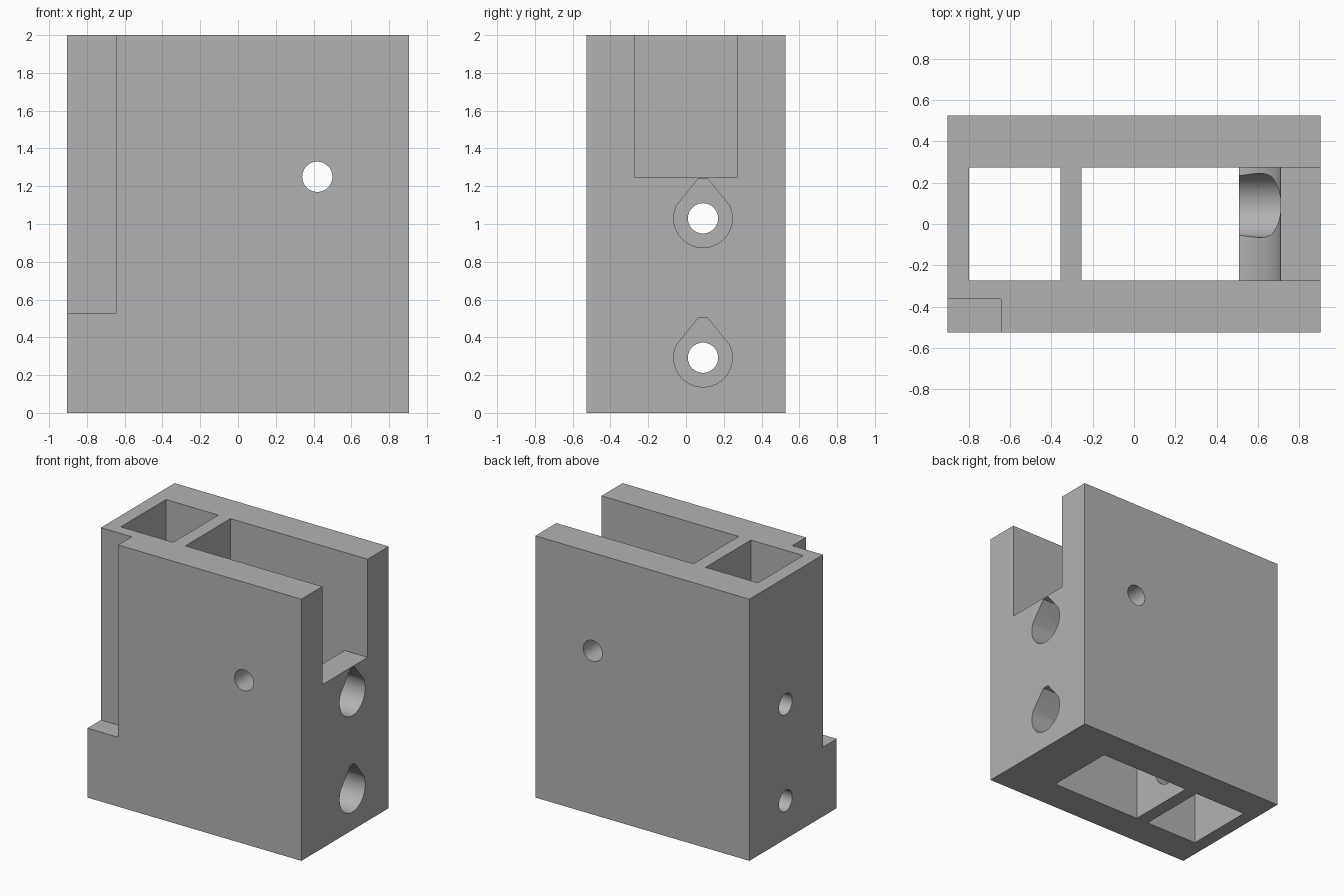
import bpy
import bmesh
from math import radians, cos, sin, asin

cube = bpy.data.objects.get("Cube")
if cube:
    bpy.data.objects.remove(cube, do_unlink=True)

grey = bpy.data.materials.new("plain_grey")
grey.use_nodes = True
grey.diffuse_color = (0.45, 0.45, 0.45, 1)
grey.node_tree.nodes["Principled BSDF"].inputs["Base Color"].default_value = grey.diffuse_color

PLACE = {
    "X": lambda u, v, t: (t, u, v),
    "Y": lambda u, v, t: (u, t, v),
    "Z": lambda u, v, t: (u, v, t),
}


def prism(name, outline, axis, low, high):
    """Extrude a flat outline along an axis."""
    bm = bmesh.new()
    ends = [[bm.verts.new(PLACE[axis](u, v, t)) for u, v in outline] for t in (low, high)]
    bm.faces.new(ends[0])
    bm.faces.new(ends[1])
    for i in range(len(outline)):
        j = (i + 1) % len(outline)
        bm.faces.new((ends[0][i], ends[0][j], ends[1][j], ends[1][i]))
    bmesh.ops.recalc_face_normals(bm, faces=bm.faces)
    mesh = bpy.data.meshes.new(name)
    bm.to_mesh(mesh)
    bm.free()
    mesh.materials.append(grey)
    obj = bpy.data.objects.new(name, mesh)
    bpy.context.collection.objects.link(obj)
    return obj


def rect(u0, u1, v0, v1):
    return [(u0, v0), (u1, v0), (u1, v1), (u0, v1)]


def arc(u, v, radius, start, end, steps):
    angles = [start + (end - start) * i / steps for i in range(steps + 1)]
    return [(u + radius * cos(a), v + radius * sin(a)) for a in angles]


def circle(u, v, radius):
    return arc(u, v, radius, 0, radians(360), 48)[:-1]


# Outer block
body = prism("housing_block", rect(-0.905, 0.905, -0.527, 0.527), "Z", 0, 2)

# Large cavity, with a round relief about the pivot and an open slot in the end wall
pivot_x, pivot_z, relief = 0.42, 1.25, 0.29
drop = asin((0.51 - pivot_x) / relief) - radians(90)
main = [(-0.255, -0.1), (0.51, -0.1)]
main += arc(pivot_x, pivot_z, relief, drop, 0, 24)
main += [(1, pivot_z), (1, 2.1), (-0.255, 2.1)]
cutters = [
    prism("main_cavity", main, "Y", -0.273, 0.273),
    prism("small_cavity", rect(-0.8, -0.357, -0.273, 0.273), "Z", -0.1, 2.1),
    prism("corner_notch", rect(-1, -0.645, -0.6, -0.363), "Z", 0.53, 2.1),
    prism("pivot_hole", circle(pivot_x, pivot_z, 0.08), "Y", -0.7, 0.7),
]

# Teardrop bores through end wall and divider, narrow holes through the far wall
for label, z in (("lower", 0.292), ("upper", 1.03)):
    y = 0.09
    tear = arc(y, z, 0.155, radians(153), radians(387), 40)
    tear += [(y + 0.025, z + 0.21), (y - 0.025, z + 0.21)]
    cutters.append(prism(label + "_teardrop_bore", tear, "X", -0.6, 1.1))
    cutters.append(prism(label + "_narrow_hole", circle(y, z, 0.08), "X", -1.1, -0.5))

# Cut everything out of the block
bpy.ops.object.select_all(action="DESELECT")
bpy.context.view_layer.objects.active = body
body.select_set(True)
for cutter in cutters:
    mod = body.modifiers.new(cutter.name, "BOOLEAN")
    mod.operation = "DIFFERENCE"
    mod.solver = "EXACT"
    mod.object = cutter
    bpy.ops.object.modifier_apply(modifier=mod.name)
    bpy.data.objects.remove(cutter, do_unlink=True)

bpy.ops.object.shade_smooth_by_angle(angle=radians(25))
